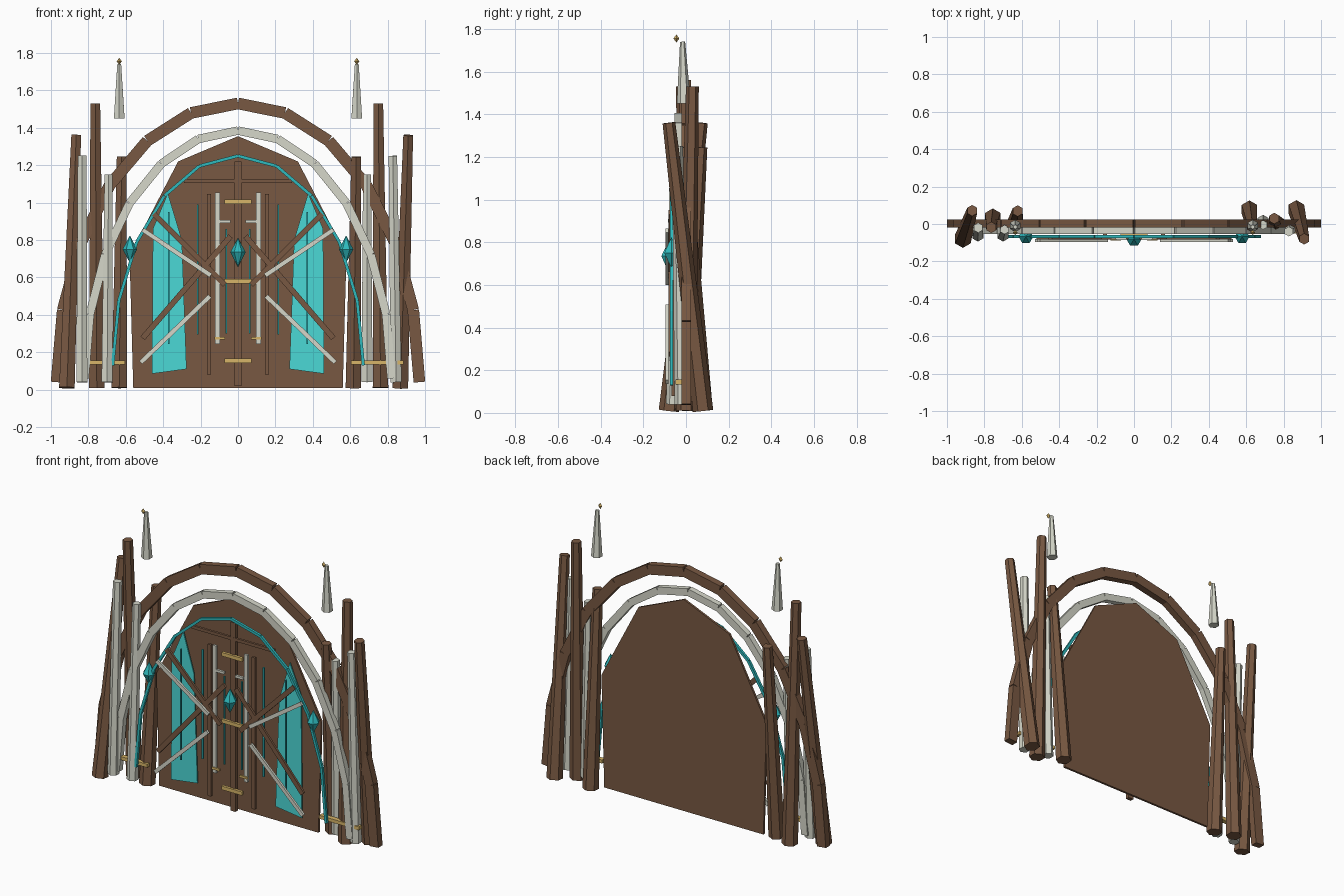
import bpy, bmesh, math
from mathutils import Vector, Matrix

if "Cube" in bpy.data.objects:
    bpy.data.objects.remove(bpy.data.objects["Cube"])


def material(name, rgb):
    m = bpy.data.materials.new(name)
    m.diffuse_color = (*rgb, 1)
    m.use_nodes = True
    m.node_tree.nodes["Principled BSDF"].inputs["Base Color"].default_value = m.diffuse_color
    return m


WOOD = material("brown_wood", (0.188, 0.098, 0.054))
BONE = material("pale_grey", (0.67, 0.68, 0.59))
PANE = material("bright_teal", (0.07, 0.69, 0.67))
CRYSTAL = material("deep_teal", (0.028, 0.49, 0.51))
GOLD = material("gold", (0.68, 0.46, 0.14))


def finish(bm, name, mat):
    bmesh.ops.recalc_face_normals(bm, faces=bm.faces)
    me = bpy.data.meshes.new(name)
    bm.to_mesh(me)
    bm.free()
    me.materials.append(mat)
    ob = bpy.data.objects.new(name, me)
    bpy.context.collection.objects.link(ob)
    return ob


def add_beam(bm, a, b, width, y, depth):
    """Straight box from a to b in the xz plane."""
    a, b = Vector((a[0], y, a[1])), Vector((b[0], y, b[1]))
    d = b - a
    turn = Matrix.Rotation(math.atan2(d.x, d.z), 4, 'Y')
    size = Matrix.Diagonal((width, depth, d.length, 1))
    bmesh.ops.create_cube(bm, size=1, matrix=Matrix.Translation((a + b) / 2) @ turn @ size)


def beam(name, mat, a, b, width, y, depth=0.015):
    bm = bmesh.new()
    add_beam(bm, a, b, width, y, depth)
    return finish(bm, name, mat)


def pair(name, mat, a, b, width, y, depth=0.015):
    for s, side in ((-1, "left"), (1, "right")):
        beam(f"{name}_{side}", mat, (s * a[0], a[1]), (s * b[0], b[1]), width, y, depth)


def arch(name, mat, rx, base, top, steps, width, y, depth):
    """Elliptical arch made of separate straight pieces."""
    pts = [(rx * math.cos(math.pi * i / steps), base + (top - base) * math.sin(math.pi * i / steps))
           for i in range(steps + 1)]
    bm = bmesh.new()
    for a, b in zip(pts, pts[1:]):
        add_beam(bm, a, b, width, y, depth)
    finish(bm, name, mat)


def post(name, mat, a, b, r1, r2, sides=6):
    """Tapered leaning pole from a to b."""
    a, b = Vector(a), Vector(b)
    d = b - a
    turn = Vector((0, 0, 1)).rotation_difference(d).to_matrix().to_4x4()
    bm = bmesh.new()
    bmesh.ops.create_cone(bm, cap_ends=True, segments=sides, radius1=r1, radius2=r2,
                          depth=d.length, matrix=Matrix.Translation((a + b) / 2) @ turn)
    finish(bm, name, mat)


def gem(name, mat, c, r, up, down, sides=6):
    bm = bmesh.new()
    c = Vector(c)
    ring = [bm.verts.new(c + Vector((r * math.cos(2 * math.pi * i / sides),
                                     r * math.sin(2 * math.pi * i / sides), 0))) for i in range(sides)]
    tips = [bm.verts.new(c + Vector((0, 0, h))) for h in (up, -down)]
    for i in range(sides):
        for t in tips:
            bm.faces.new((ring[i], ring[(i + 1) % sides], t))
    finish(bm, name, mat)


def plate(name, mat, pts, y0, y1):
    bm = bmesh.new()
    f = bm.faces.new([bm.verts.new((x, y0, z)) for x, z in pts])
    ext = bmesh.ops.extrude_face_region(bm, geom=[f])
    bmesh.ops.translate(bm, vec=(0, y1 - y0, 0),
                        verts=[v for v in ext["geom"] if isinstance(v, bmesh.types.BMVert)])
    finish(bm, name, mat)


# Door slab
half = [(0.56, 0.01), (0.58, 0.72), (0.32, 1.22)]
plate("door_slab", WOOD, half + [(0, 1.355)] + [(-x, z) for x, z in reversed(half)], 0.008, 0.022)

# Three nested arches
arch("outer_arch", WOOD, 0.97, 0.04, 1.53, 12, 0.062, 0.002, 0.044)
arch("inner_arch", BONE, 0.82, 0.06, 1.385, 12, 0.045, -0.036, 0.036)
arch("glow_arch", CRYSTAL, 0.67, 0.13, 1.25, 10, 0.017, -0.068, 0.016)

# Leaning wooden posts: bottom x, y, top x, y, top z
for i, (bx, by, tx, ty, tz) in enumerate([
        (-0.915, -0.08, -0.865, 0.072, 1.36), (0.868, 0.08, 0.91, -0.08, 1.36),
        (-0.755, 0.035, -0.763, -0.018, 1.53), (0.762, 0.0, 0.75, 0.03, 1.53),
        (-0.635, -0.005, -0.622, 0.07, 1.245), (0.617, 0.078, 0.632, -0.015, 1.245)]):
    post(f"wood_post_{i + 1}", WOOD, (bx, by, 0.01), (tx, ty, tz), 0.048, 0.03)

# Pale posts: same order, then top radius
for i, (bx, by, tx, ty, tz, r) in enumerate([
        (-0.835, -0.06, -0.833, -0.02, 1.25, 0.027), (0.845, -0.02, 0.828, -0.04, 1.25, 0.026),
        (-0.70, -0.06, -0.692, -0.03, 1.15, 0.025), (0.69, 0.015, 0.69, -0.005, 1.15, 0.025)]):
    post(f"pale_post_{i + 1}", BONE, (bx, by, 0.04), (tx, ty, tz), 0.034, r)

for s, side in ((-1, "left"), (1, "right")):
    # Spires with gold tips
    post(f"spire_{side}", BONE, (s * 0.635, -0.01, 1.45), (s * 0.635, -0.016, 1.74), 0.033, 0.012)
    gem(f"spire_tip_{side}", GOLD, (s * 0.635, -0.045, 1.755), 0.014, 0.019, 0.019, 4)
    # Side crystals
    gem(f"side_crystal_{side}", CRYSTAL, (s * 0.578, -0.068, 0.75), 0.039, 0.074, 0.072)
    # Tall pointed panes
    plate(f"pane_{side}", PANE, [(s * x, z) for x, z in
          ((0.46, 0.085), (0.275, 0.11), (0.30, 0.8), (0.375, 1.05), (0.455, 0.86))], -0.016, -0.008)

# Gold bands at the feet of the posts
pair("foot_band", GOLD, (0.605, 0.145), (0.79, 0.145), 0.022, -0.035, 0.03)
beam("outer_foot_band", GOLD, (0.79, 0.145), (0.885, 0.145), 0.022, -0.035, 0.03)

# Door framing
beam("centre_stile", WOOD, (0, 0.02), (0, 1.22), 0.036, -0.04, 0.024)
beam("top_rail", WOOD, (-0.29, 1.115), (0.29, 1.115), 0.02, -0.045)
pair("door_batten", WOOD, (0.155, 0.08), (0.155, 1.045), 0.022, -0.06)
pair("pale_batten", BONE, (0.11, 0.245), (0.11, 1.055), 0.026, -0.073)
pair("pale_handle", BONE, (0.04, 0.9), (0.095, 0.9), 0.016, -0.078)

# Crossed braces
pair("rising_brace", WOOD, (0.51, 0.275), (0.04, 0.82), 0.03, -0.075, 0.014)
pair("falling_brace", WOOD, (0.45, 0.94), (0.07, 0.56), 0.03, -0.075, 0.014)
pair("upper_pale_brace", BONE, (0.51, 0.855), (0.145, 0.61), 0.024, -0.088, 0.014)
pair("lower_pale_brace", BONE, (0.52, 0.145), (0.15, 0.5), 0.024, -0.088, 0.014)

# Thin glowing lines
pair("pane_line", CRYSTAL, (0.37, 0.245), (0.37, 0.95), 0.009, -0.045, 0.01)
pair("door_line", CRYSTAL, (0.215, 0.295), (0.215, 0.99), 0.009, -0.048, 0.01)
pair("inner_line", CRYSTAL, (0.062, 0.3), (0.062, 0.86), 0.007, -0.048, 0.01)

# Gold fittings
for i, z in enumerate((0.155, 0.58, 1.005)):
    beam(f"gold_clasp_{i + 1}", GOLD, (-0.072, z), (0.072, z), 0.023, -0.056, 0.018)
pair("gold_stud", GOLD, (0.07, 0.275), (0.125, 0.275), 0.014, -0.082, 0.012)

# Central crystal
gem("centre_crystal", CRYSTAL, (0, -0.08, 0.735), 0.041, 0.076, 0.08)
